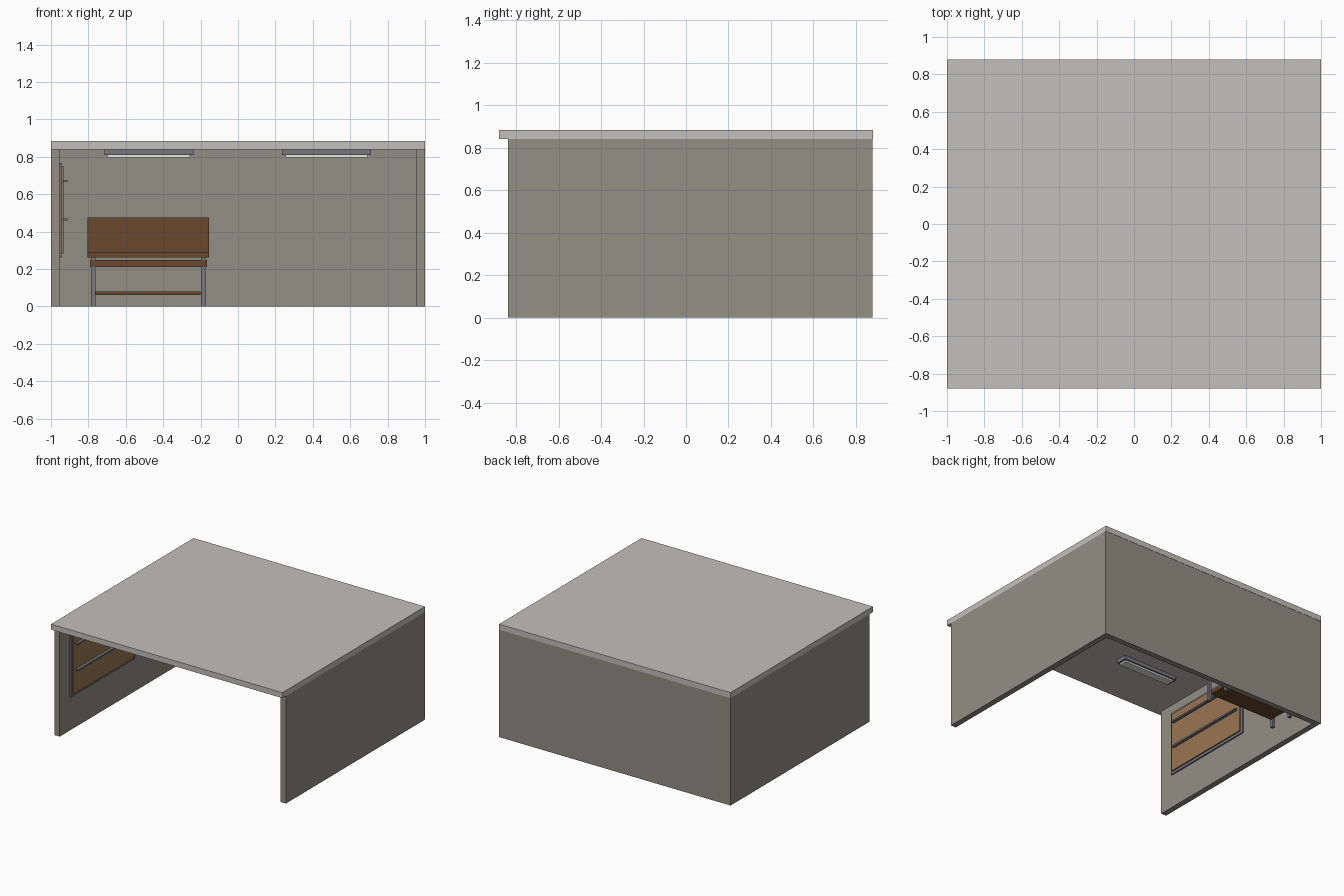
import bpy

if "Cube" in bpy.data.objects:
    bpy.data.objects.remove(bpy.data.objects["Cube"])


def material(name, rgb):
    m = bpy.data.materials.new(name)
    m.diffuse_color = (*rgb, 1)
    m.use_nodes = True
    m.node_tree.nodes["Principled BSDF"].inputs["Base Color"].default_value = m.diffuse_color
    return m


WALL = material("warm_grey_wall", (0.29, 0.272, 0.228))
ROOF = material("pale_grey_roof", (0.54, 0.53, 0.50))
WOOD = material("dark_wood", (0.138, 0.066, 0.027))
BOARD = material("light_wood_board", (0.32, 0.18, 0.087))
STEEL = material("steel_grey", (0.18, 0.18, 0.21))
WHITE = material("light_diffuser_white", (0.85, 0.85, 0.82))


def box(name, x, y, z, mat):
    """Box from (min, max) ranges on each axis."""
    xs, ys, zs = x, y, z
    verts = [(a, b, c) for a in xs for b in ys for c in zs]
    faces = [(0, 1, 3, 2), (4, 6, 7, 5), (0, 4, 5, 1),
             (2, 3, 7, 6), (0, 2, 6, 4), (1, 5, 7, 3)]
    me = bpy.data.meshes.new(name)
    me.from_pydata(verts, [], faces)
    me.materials.append(mat)
    ob = bpy.data.objects.new(name, me)
    bpy.context.collection.objects.link(ob)
    return ob


# Shell: roof and three walls, open front
box("roof", (-1, 1), (-0.88, 0.88), (0.84, 0.883), ROOF)
box("left_wall", (-1, -0.955), (-0.837, 0.878), (0, 0.84), WALL)
box("right_wall", (0.955, 1), (-0.837, 0.878), (0, 0.84), WALL)
box("back_wall", (-0.955, 0.955), (0.834, 0.878), (0, 0.84), WALL)

# Ceiling lights
for i, cx in enumerate((-0.477, 0.473)):
    for j, cy in enumerate((-0.43, 0.43)):
        box(f"light_housing_{i}{j}", (cx - 0.238, cx + 0.238),
            (cy - 0.045, cy + 0.045), (0.81, 0.838), STEEL)
        box(f"light_diffuser_{i}{j}", (cx - 0.22, cx + 0.22),
            (cy - 0.032, cy + 0.032), (0.797, 0.81), WHITE)

# Tool board on the left wall
box("tool_board_frame", (-0.955, -0.944), (-0.716, 0.076), (0.262, 0.767), STEEL)
box("tool_board", (-0.944, -0.934), (-0.696, 0.056), (0.282, 0.747), BOARD)
for i, z in enumerate((0.465, 0.67)):
    box(f"tool_rail_{i}", (-0.934, -0.912), (-0.67, 0.03),
        (z - 0.006, z + 0.006), STEEL)

# Workbench against the back wall
box("bench_top", (-0.805, -0.155), (0.585, 0.83), (0.262, 0.29), WOOD)
box("bench_back_board", (-0.805, -0.155), (0.81, 0.83), (0.29, 0.475), WOOD)
box("bench_apron", (-0.79, -0.165), (0.595, 0.82), (0.21, 0.248), WOOD)
box("bench_shelf", (-0.762, -0.2), (0.61, 0.805), (0.06, 0.08), WOOD)
for i, cx in enumerate((-0.774, -0.187)):
    for j, cy in enumerate((0.612, 0.803)):
        box(f"bench_leg_{i}{j}", (cx - 0.012, cx + 0.012),
            (cy - 0.012, cy + 0.012), (0, 0.262), STEEL)
